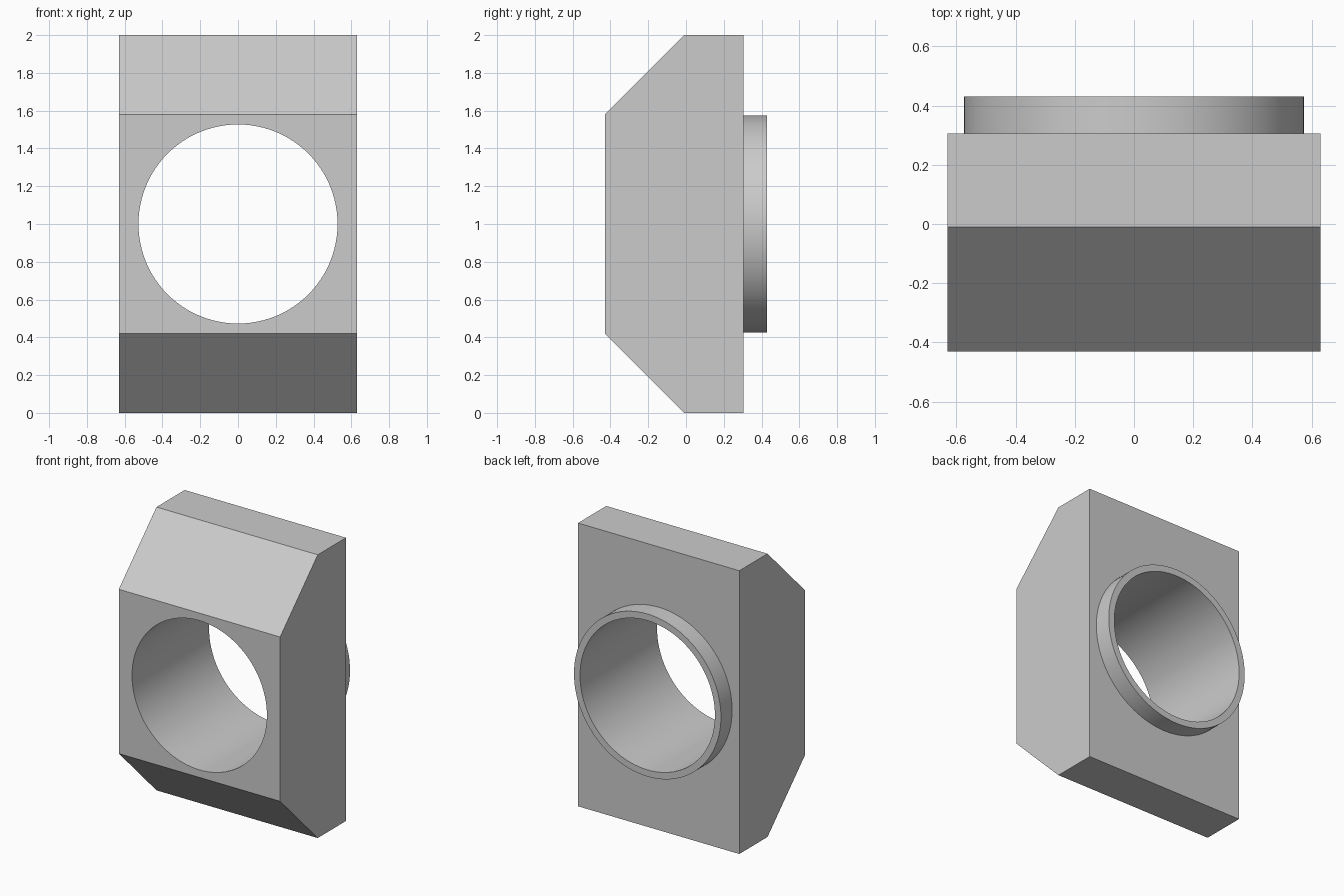
import bpy
import bmesh
import math

if "Cube" in bpy.data.objects:
    bpy.data.objects.remove(bpy.data.objects["Cube"], do_unlink=True)

HALF_WIDTH = 0.63
FRONT, SHOULDER, BACK, COLLAR_END = -0.43, -0.01, 0.305, 0.43
BORE_RADIUS, COLLAR_RADIUS = 0.527, 0.574
CENTRE_Z = 1.0

grey = bpy.data.materials.new("plain grey")
grey.use_nodes = True
grey.diffuse_color = (0.6, 0.6, 0.6, 1)
grey.node_tree.nodes["Principled BSDF"].inputs["Base Color"].default_value = grey.diffuse_color


def cylinder(name, radius, y0, y1):
    """Cylinder lying along y, centred on the bore."""
    bpy.ops.mesh.primitive_cylinder_add(
        vertices=96, radius=radius, depth=y1 - y0,
        location=(0, (y0 + y1) / 2, CENTRE_Z), rotation=(math.pi / 2, 0, 0))
    obj = bpy.context.object
    obj.name = name
    obj.data.materials.append(grey)
    return obj


def prism(name, profile, half_width):
    """Extrude a (y, z) profile along x."""
    bm = bmesh.new()
    face = bm.faces.new([bm.verts.new((-half_width, y, z)) for y, z in profile])
    new = bmesh.ops.extrude_face_region(bm, geom=[face])["geom"]
    verts = [v for v in new if isinstance(v, bmesh.types.BMVert)]
    bmesh.ops.translate(bm, verts=verts, vec=(2 * half_width, 0, 0))
    bmesh.ops.recalc_face_normals(bm, faces=bm.faces)
    mesh = bpy.data.meshes.new(name)
    bm.to_mesh(mesh)
    bm.free()
    obj = bpy.data.objects.new(name, mesh)
    bpy.context.collection.objects.link(obj)
    mesh.materials.append(grey)
    return obj


# Block with chamfered top and bottom front edges
block = prism("chamfered_block", [
    (BACK, 0), (BACK, 2), (SHOULDER, 2),
    (FRONT, 1.58), (FRONT, 0.42), (SHOULDER, 0)], HALF_WIDTH)

# Raised collar on the back
collar = cylinder("back_collar", COLLAR_RADIUS, BACK, COLLAR_END)

# Bore through both parts
cutter = cylinder("bore_cutter", BORE_RADIUS, -1, 1)
cutter.hide_render = True
for part in (block, collar):
    bore = part.modifiers.new("bore", "BOOLEAN")
    bore.operation = "DIFFERENCE"
    bore.solver = "EXACT"
    bore.object = cutter
    bpy.ops.object.select_all(action="DESELECT")
    part.select_set(True)
    bpy.context.view_layer.objects.active = part
    bpy.ops.object.modifier_apply(modifier=bore.name)
    bpy.ops.object.shade_smooth_by_angle(angle=math.radians(30))
bpy.data.objects.remove(cutter, do_unlink=True)
